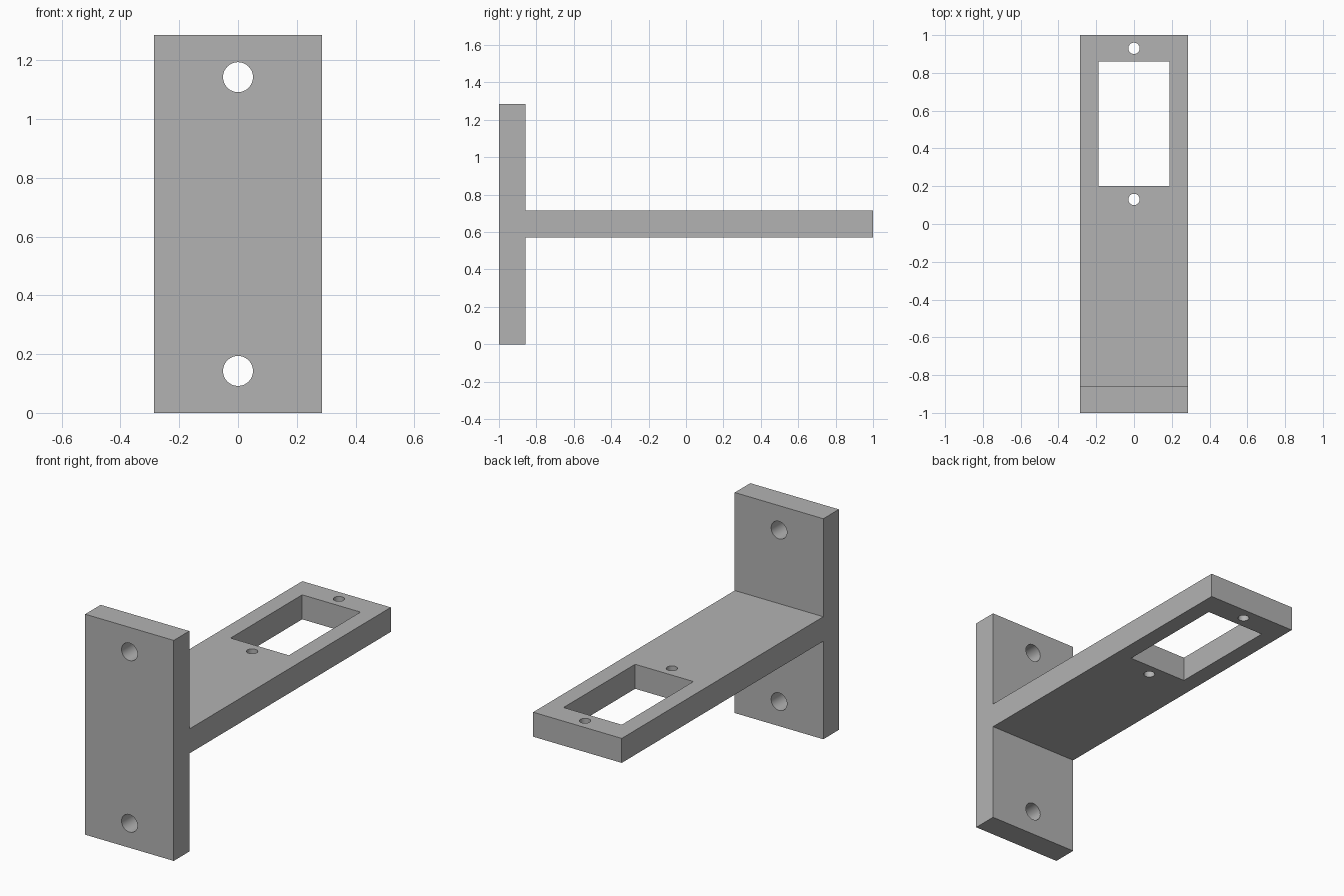
import bpy, bmesh, math
from mathutils import Matrix, Vector

cube = bpy.data.objects.get("Cube")
if cube:
    bpy.data.objects.remove(cube, do_unlink=True)

U = 1 / 7            # plate thickness, the base unit of the bracket
HALF_W = 2 * U
HEIGHT = 9 * U
ARM_LOW, ARM_TOP = 4 * U, 5 * U
PLATE_BACK = -1 + U

grey = bpy.data.materials.new("light grey")
grey.use_nodes = True
colour = (0.45, 0.45, 0.45, 1)
grey.diffuse_color = colour
grey.node_tree.nodes["Principled BSDF"].inputs["Base Color"].default_value = colour


def make_object(name, bm):
    bmesh.ops.recalc_face_normals(bm, faces=bm.faces)
    mesh = bpy.data.meshes.new(name)
    bm.to_mesh(mesh)
    bm.free()
    mesh.materials.append(grey)
    obj = bpy.data.objects.new(name, mesh)
    bpy.context.collection.objects.link(obj)
    return obj


def hole_cutter(name, centre, radius, axis):
    bm = bmesh.new()
    turn = Matrix.Rotation(math.pi / 2, 4, "X") if axis == "Y" else Matrix()
    bmesh.ops.create_cone(bm, cap_ends=True, segments=48, radius1=radius,
                          radius2=radius, depth=3 * U,
                          matrix=Matrix.Translation(centre) @ turn)
    return make_object(name, bm)


def box_cutter(name, centre, size):
    bm = bmesh.new()
    bmesh.ops.create_cube(bm, size=1, matrix=Matrix.Translation(centre)
                          @ Matrix.Diagonal((*size, 1)))
    return make_object(name, bm)


# Bracket body: T-shaped side profile extruded across the width
profile = [(-1, 0), (PLATE_BACK, 0), (PLATE_BACK, ARM_LOW), (1, ARM_LOW),
           (1, ARM_TOP), (PLATE_BACK, ARM_TOP), (PLATE_BACK, HEIGHT), (-1, HEIGHT)]
bm = bmesh.new()
side = bm.faces.new([bm.verts.new((-HALF_W, y, z)) for y, z in profile])
extruded = bmesh.ops.extrude_face_region(bm, geom=[side])["geom"]
bmesh.ops.translate(bm, vec=Vector((2 * HALF_W, 0, 0)),
                    verts=[v for v in extruded if isinstance(v, bmesh.types.BMVert)])
bracket = make_object("wall_bracket", bm)

# Mounting holes in the plate, screw holes and window in the arm
arm_mid = (ARM_LOW + ARM_TOP) / 2
cutters = [hole_cutter("mount_hole_cutter", (0, -1 + U / 2, z), 0.051, "Y")
           for z in (U, HEIGHT - U)]
cutters += [hole_cutter("screw_hole_cutter", (0, y, arm_mid), 0.03, "Z")
            for y in (0.13, 0.93)]
cutters.append(box_cutter("window_cutter", (0, 0.53, arm_mid), (0.376, 0.66, 3 * U)))

bpy.ops.object.select_all(action="DESELECT")
bracket.select_set(True)
bpy.context.view_layer.objects.active = bracket
for cutter in cutters:
    cutter.hide_render = True
    cut = bracket.modifiers.new("cut", "BOOLEAN")
    cut.operation = "DIFFERENCE"
    cut.solver = "EXACT"
    cut.object = cutter
    bpy.ops.object.modifier_apply(modifier=cut.name)
    bpy.data.objects.remove(cutter, do_unlink=True)

bpy.ops.object.shade_smooth_by_angle(angle=math.radians(30))
